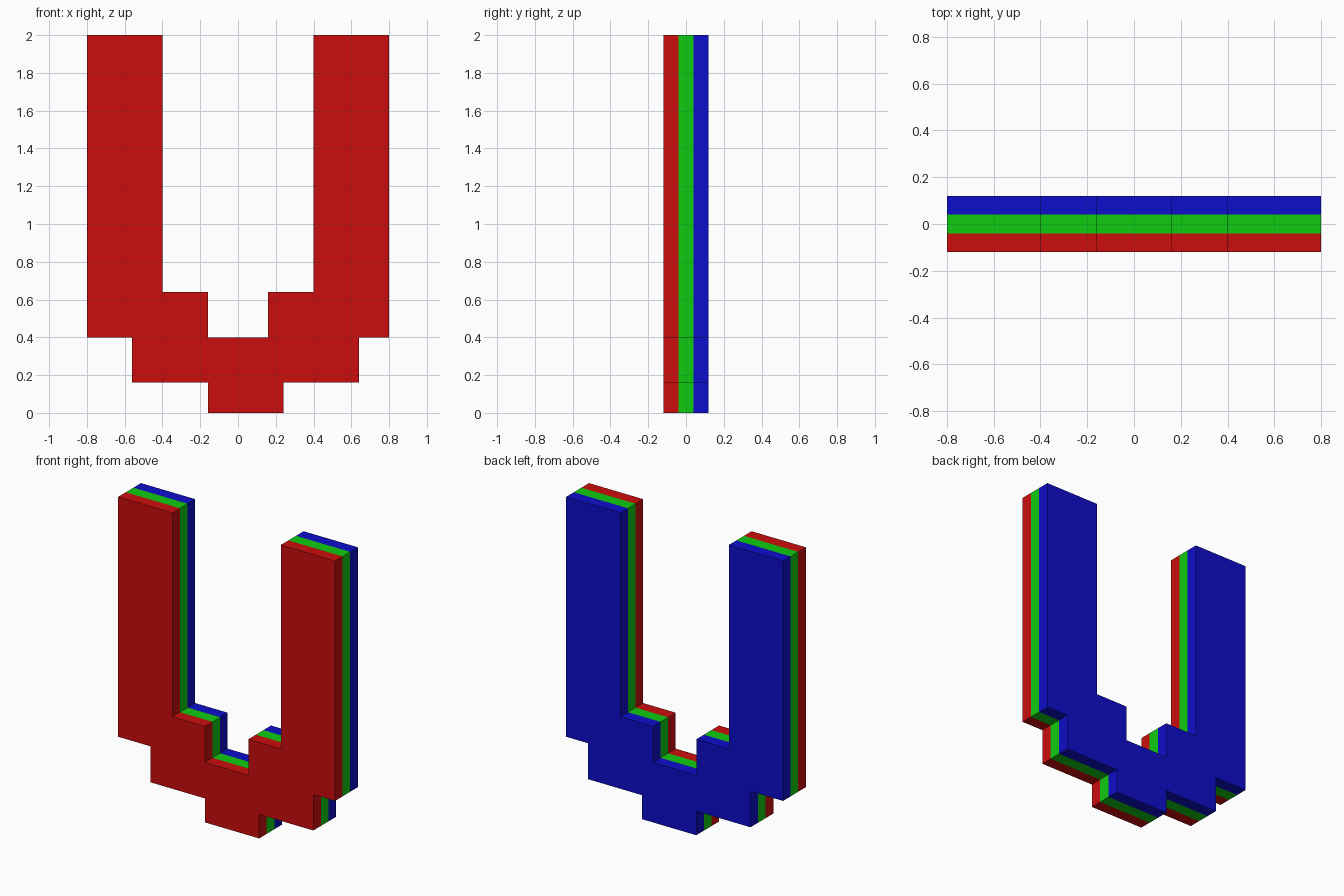
import bpy
import bmesh

cube = bpy.data.objects.get("Cube")
if cube:
    bpy.data.objects.remove(cube, do_unlink=True)

# Stepped outline (x, z), counter-clockwise as seen from the front
OUTLINE = [
    (-0.16, 0.0), (0.24, 0.0), (0.24, 0.16), (0.64, 0.16), (0.64, 0.4),
    (0.8, 0.4), (0.8, 2.0), (0.4, 2.0), (0.4, 0.64), (0.16, 0.64),
    (0.16, 0.4), (-0.16, 0.4), (-0.16, 0.64), (-0.4, 0.64), (-0.4, 2.0),
    (-0.8, 2.0), (-0.8, 0.4), (-0.56, 0.4), (-0.56, 0.16), (-0.16, 0.16),
]
THICKNESS = 0.08


def make_material(name, rgb):
    mat = bpy.data.materials.new(name)
    mat.use_nodes = True
    color = (*rgb, 1.0)
    mat.diffuse_color = color
    mat.node_tree.nodes["Principled BSDF"].inputs["Base Color"].default_value = color
    return mat


def make_layer(name, y_front, mat):
    """Extrude the outline backwards into one flat-sided slab."""
    bm = bmesh.new()
    face = bm.faces.new([bm.verts.new((x, y_front, z)) for x, z in OUTLINE])
    result = bmesh.ops.extrude_face_region(bm, geom=[face], use_keep_orig=True)
    moved = [g for g in result["geom"] if isinstance(g, bmesh.types.BMVert)]
    bmesh.ops.translate(bm, verts=moved, vec=(0, THICKNESS, 0))
    bmesh.ops.recalc_face_normals(bm, faces=bm.faces[:])
    mesh = bpy.data.meshes.new(name)
    bm.to_mesh(mesh)
    bm.free()
    mesh.materials.append(mat)
    obj = bpy.data.objects.new(name, mesh)
    bpy.context.collection.objects.link(obj)
    return obj


# Three stacked layers, front to back
LAYERS = [
    ("front_layer", "red", (0.6, 0.004, 0.004)),
    ("middle_layer", "green", (0.005, 0.6, 0.005)),
    ("back_layer", "blue", (0.004, 0.004, 0.6)),
]
for i, (name, color_name, rgb) in enumerate(LAYERS):
    make_layer(name, -0.12 + i * THICKNESS, make_material(color_name, rgb))
